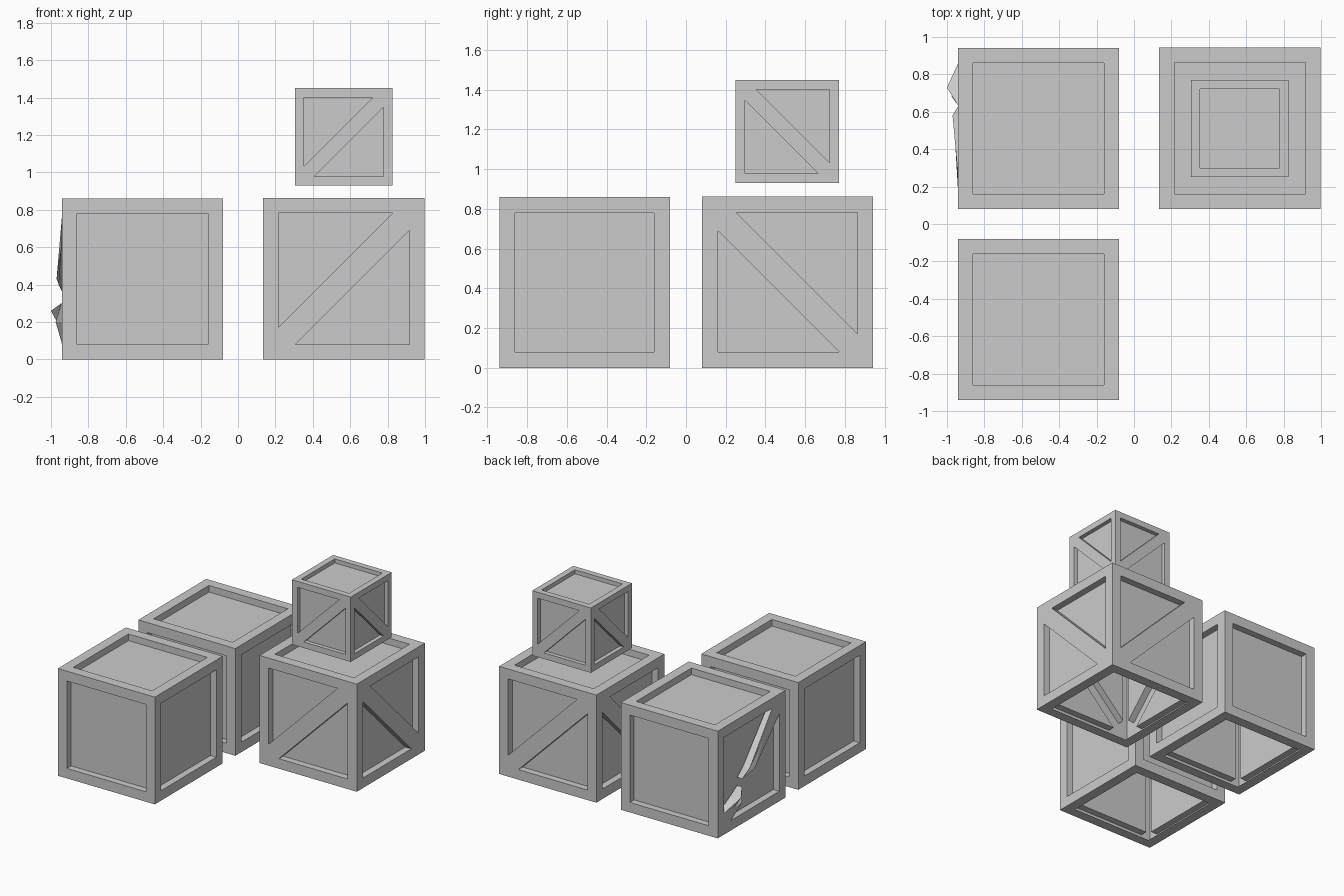
import bpy, bmesh
from mathutils import Vector

if "Cube" in bpy.data.objects:
    bpy.data.objects.remove(bpy.data.objects["Cube"])

X, Y, Z = Vector((1, 0, 0)), Vector((0, 1, 0)), Vector((0, 0, 1))
FRAME, DEPTH, STRIP = 0.093, 0.062, 0.106   # proportions of a unit crate


def make_object(name, bm):
    bmesh.ops.remove_doubles(bm, verts=bm.verts, dist=0.0001)
    mesh = bpy.data.meshes.new(name)
    bm.to_mesh(mesh)
    bm.free()
    obj = bpy.data.objects.new(name, mesh)
    bpy.context.collection.objects.link(obj)
    return obj


def crate_side(bm, origin, u, v, style):
    """Flush frame with recessed panels; style is plain, rise, fall or open."""
    n = u.cross(v)
    a, b = FRAME, 1 - FRAME

    def face(pts):
        bm.faces.new([bm.verts.new(origin + u * p + v * q - n * d) for p, q, d in pts])

    outer = [(0, 0), (1, 0), (1, 1), (0, 1)]
    inner = [(a, a), (b, a), (b, b), (a, b)]
    for i in range(4):
        j = (i + 1) % 4
        face([(*p, 0) for p in (outer[i], outer[j], inner[j], inner[i])])
    if style == "open":
        return
    panels = [inner]
    if style in ("rise", "fall"):
        s = STRIP
        upper = [(a, a + s), (b - s, b), (a, b)]
        lower = [(a + s, a), (b, a), (b, b - s)]
        board = [(a, a), (a + s, a), (b, b - s), (b, b), (b - s, b), (a, a + s)]
        panels = [upper, lower]
        if style == "fall":
            flip = lambda poly: [(1 - p, q) for p, q in reversed(poly)]
            panels, board = [flip(p) for p in panels], flip(board)
        face([(*p, 0) for p in board])
    # recessed panels and their step walls
    for poly in panels:
        face([(*p, DEPTH) for p in poly])
        for i, p in enumerate(poly):
            q = poly[(i + 1) % len(poly)]
            face([(*p, 0), (*q, 0), (*q, DEPTH), (*p, DEPTH)])


def crate(name, corner, size, braced=False):
    bm = bmesh.new()
    rise, fall = ("rise", "fall") if braced else ("plain", "plain")
    crate_side(bm, Vector(), X, Z, rise)
    crate_side(bm, X, Y, Z, fall)
    crate_side(bm, X + Y, -X, Z, rise)
    crate_side(bm, Y.copy(), -Y, Z, fall)
    crate_side(bm, Z, X, Y, "plain")
    crate_side(bm, Y, X, -Y, "open")
    bmesh.ops.scale(bm, vec=(size, size, size), verts=bm.verts)
    obj = make_object(name, bm)
    obj.location = corner
    return obj


def splinter(name, points):
    """Broken board piece: outer outline, with a thinner back behind it."""
    bm = bmesh.new()
    front = [bm.verts.new(p) for p in points]
    back = [bm.verts.new((max(-0.91, p[0] + 0.045), p[1], p[2])) for p in points]
    centre = sum((v.co for v in front), Vector()) / len(front)
    mid = bm.verts.new(centre)
    bm.faces.new(back)
    for i in range(len(points)):
        j = (i + 1) % len(points)
        bm.faces.new((front[i], front[j], mid))
        bm.faces.new((front[j], front[i], back[i], back[j]))
    bmesh.ops.recalc_face_normals(bm, faces=bm.faces)
    make_object(name, bm)


# crates
crate("front_crate", (-0.94, -0.94, 0), 0.86)
crate("back_crate", (-0.94, 0.08, 0), 0.86)
crate("braced_crate", (0.135, 0.08, 0), 0.863, True)
crate("small_top_crate", (0.305, 0.25, 0.93), 0.52, True)

# snapped diagonal board on the left side of the back crate
splinter("broken_board_upper", [
    (-0.94, 0.16, 0.70), (-0.94, 0.15, 0.79), (-0.94, 0.25, 0.78),
    (-0.97, 0.58, 0.43), (-0.94, 0.63, 0.36), (-0.96, 0.50, 0.40)])
splinter("broken_board_lower", [
    (-0.94, 0.77, 0.08), (-0.94, 0.87, 0.07), (-0.94, 0.86, 0.17),
    (-1.0, 0.73, 0.26), (-0.945, 0.64, 0.30), (-0.975, 0.68, 0.20)])
